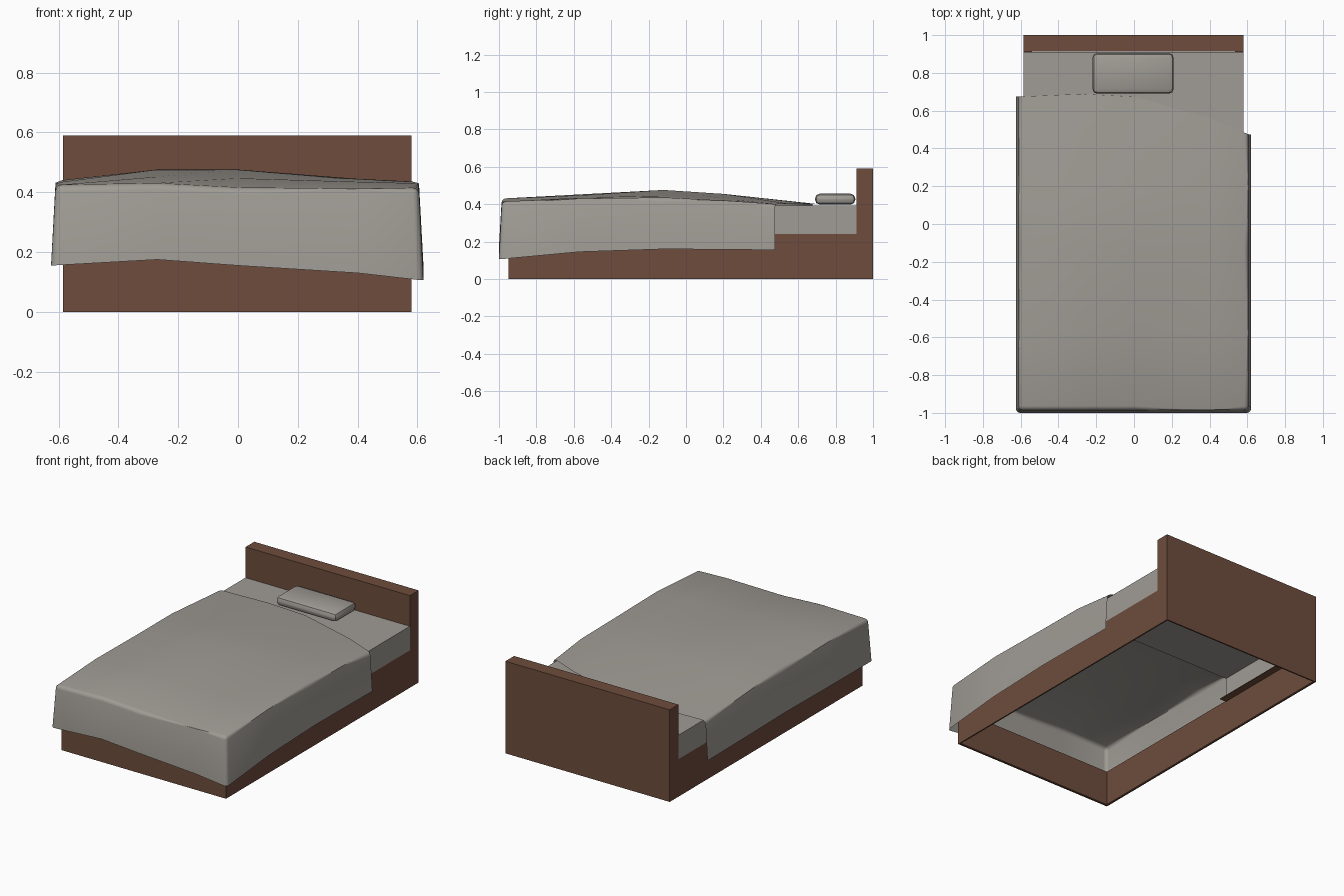
import bpy, bmesh

if "Cube" in bpy.data.objects:
    bpy.data.objects.remove(bpy.data.objects["Cube"])


def material(name, rgb):
    m = bpy.data.materials.new(name)
    m.diffuse_color = (*rgb, 1)
    m.use_nodes = True
    m.node_tree.nodes["Principled BSDF"].inputs["Base Color"].default_value = m.diffuse_color
    return m


wood = material("brown wood", (0.155, 0.073, 0.045))
linen = material("warm grey linen", (0.35, 0.33, 0.30))


def finish(bm, name, mat, smooth=None):
    me = bpy.data.meshes.new(name)
    bm.to_mesh(me)
    bm.free()
    ob = bpy.data.objects.new(name, me)
    bpy.context.collection.objects.link(ob)
    me.materials.append(mat)
    if smooth:
        bpy.context.view_layer.objects.active = ob
        ob.select_set(True)
        bpy.ops.object.shade_smooth_by_angle(angle=smooth)
        ob.select_set(False)
    return ob


def box(name, mat, x, y, z, omit=(), bevel=0, segments=2, smooth=None):
    """Box from ranges; omit lists outward directions (axis, sign) left open."""
    bm = bmesh.new()
    bmesh.ops.create_cube(bm, size=1)
    for v in bm.verts:
        v.co = [r[0] if c < 0 else r[1] for c, r in zip(v.co, (x, y, z))]
    bm.normal_update()
    gone = [f for f in bm.faces if any(f.normal[a] * s > 0.9 for a, s in omit)]
    bmesh.ops.delete(bm, geom=gone, context='FACES')
    if bevel:
        bmesh.ops.bevel(bm, geom=bm.edges[:], offset=bevel, segments=segments,
                        profile=0.5, affect='EDGES')
    return finish(bm, name, mat, smooth)


L, R = -0.585, 0.58

# Hollow bed frame, open above and below, with a thin rim underneath
box("bed_frame", wood, (L, R), (-0.95, 1.0), (0.0, 0.24), omit=[(2, 1), (2, -1)])
for nm, x, y in (("left", (L, L + 0.01), (-0.95, 1)), ("right", (R - 0.01, R), (-0.95, 1)),
                 ("foot", (L, R), (-0.95, -0.94)), ("head", (L, R), (0.99, 1.0))):
    box("rim_" + nm, wood, x, y, (0.001, 0.008))

# Headboard and the ledges carrying the mattress
box("headboard", wood, (L, R), (0.912, 1.0), (0.24, 0.59), omit=[(2, -1)])
for nm, x in (("left", (L, L + 0.045)), ("right", (R - 0.045, R))):
    box("ledge_" + nm, wood, x, (0.16, 0.912), (0.235, 0.24))

# Mattress shell, open below and towards the foot
box("mattress", linen, (L, R), (0.16, 0.911), (0.24, 0.394), omit=[(2, -1), (1, -1)])

# Pillow
box("pillow", linen, (-0.22, 0.21), (0.69, 0.905), (0.398, 0.456),
    bevel=0.025, segments=2, smooth=0.6)

# Blanket: uneven top sheet with a hanging skirt on three sides
xs = [-0.61, -0.27, 0.0, 0.4, 0.605]
ys = [-0.985, -0.57, -0.12, 0.2]
head = [0.675, 0.69, 0.675, 0.56, 0.475]
heights = [[0.425, 0.43, 0.415, 0.412, 0.415],
           [0.432, 0.452, 0.447, 0.435, 0.43],
           [0.438, 0.476, 0.476, 0.445, 0.435],
           [0.428, 0.455, 0.455, 0.43, 0.42],
           [0.402, 0.402, 0.402, 0.401, 0.40]]
bm = bmesh.new()
grid = [[bm.verts.new((xs[i], ys[j] if j < 4 else head[i], heights[j][i]))
         for i in range(5)] for j in range(5)]
for j in range(4):
    for i in range(4):
        bm.faces.new((grid[j][i], grid[j][i + 1], grid[j + 1][i + 1], grid[j + 1][i]))
path = ([grid[j][0] for j in (4, 3, 2, 1)] + grid[0]
        + [grid[j][4] for j in (1, 2, 3, 4)])
hem = [0.15, 0.155, 0.16, 0.155, 0.155, 0.175, 0.155, 0.13, 0.105,
       0.145, 0.16, 0.158, 0.155]
low = []
for k, v in enumerate(path):
    dx = -0.015 if k <= 4 and v.co.x < -0.6 else 0.015 if k >= 8 else 0
    dy = -0.015 if 4 <= k <= 8 else 0
    low.append(bm.verts.new((v.co.x + dx, v.co.y + dy, hem[k])))
for k in range(12):
    bm.faces.new((low[k], low[k + 1], path[k + 1], path[k]))
edges = [bm.edges.get((path[k], path[k + 1])) for k in range(12)]
edges += [bm.edges.get((path[k], low[k])) for k in (4, 8)]
bmesh.ops.bevel(bm, geom=edges, offset=0.022, segments=3, profile=0.5, affect='EDGES')
finish(bm, "blanket", linen, 0.6)
